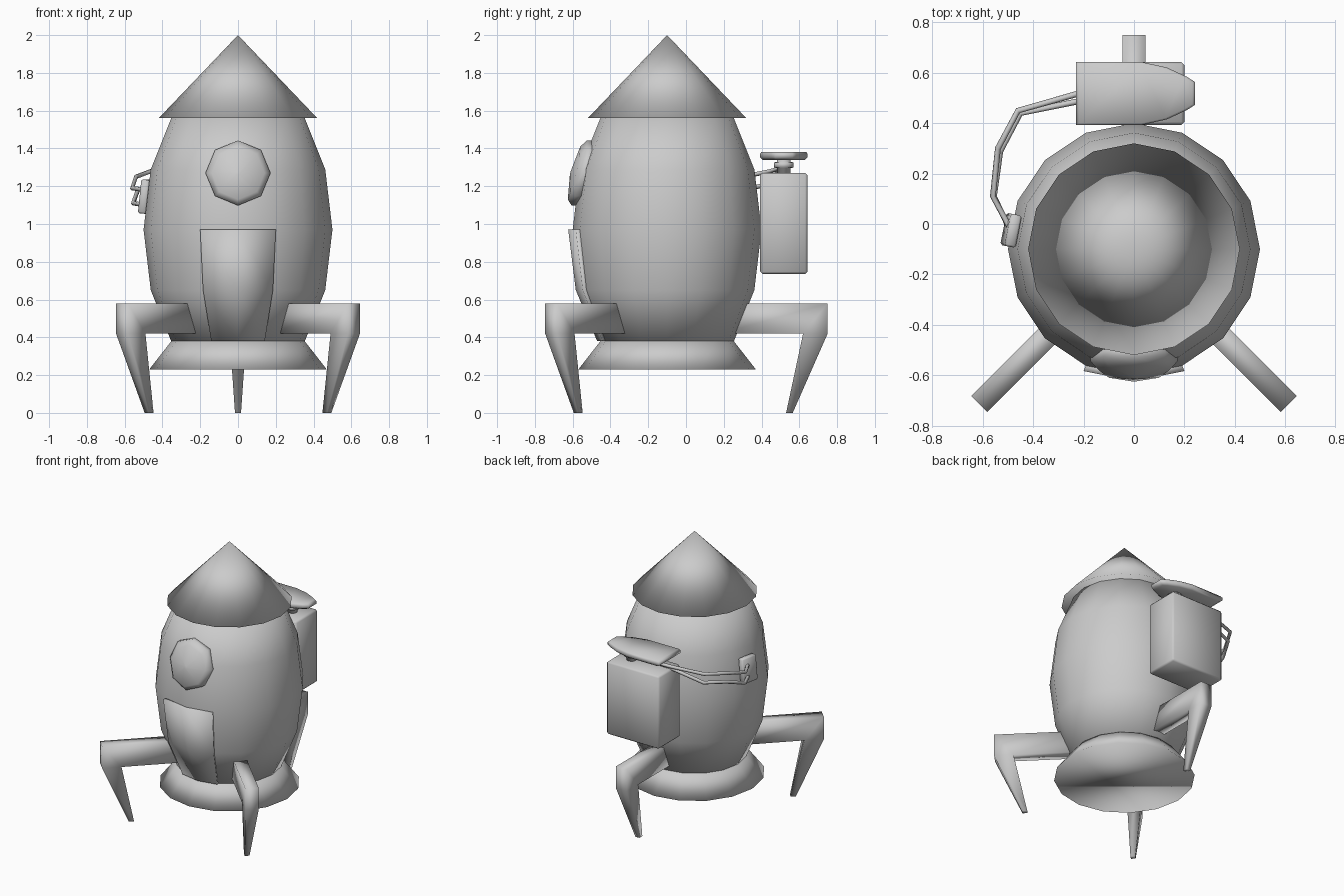
import bpy, bmesh, math
from math import sin, cos, pi, radians
from mathutils import Vector, Matrix

cube = bpy.data.objects.get("Cube")
if cube:
    bpy.data.objects.remove(cube, do_unlink=True)

# Single material
grey = bpy.data.materials.new("plain_grey")
grey.use_nodes = True
colour = (0.6, 0.6, 0.6, 1)
grey.diffuse_color = colour
grey.node_tree.nodes["Principled BSDF"].inputs["Base Color"].default_value = colour

AXIS_Y = -0.1            # the hull stands a little forward of the origin
HULL_R, HULL_H, HULL_Z = 0.5, 0.835, 0.97
SIDES = 16


def finish(name, bm, matrix=None):
    bmesh.ops.remove_doubles(bm, verts=bm.verts, dist=0.0005)
    bmesh.ops.recalc_face_normals(bm, faces=bm.faces)
    if matrix:
        bm.transform(matrix)
    for f in bm.faces:
        f.smooth = True
    me = bpy.data.meshes.new(name)
    bm.to_mesh(me)
    bm.free()
    me.materials.append(grey)
    ob = bpy.data.objects.new(name, me)
    bpy.context.collection.objects.link(ob)
    return ob


def loft(name, rings, matrix=None):
    """Skin a row of equal-length rings and cap both ends."""
    bm = bmesh.new()
    rows = [[bm.verts.new(p) for p in ring] for ring in rings]
    for a, b in zip(rows, rows[1:]):
        for i in range(len(a)):
            j = (i + 1) % len(a)
            bm.faces.new((a[i], a[j], b[j], b[i]))
    bm.faces.new(rows[0])
    bm.faces.new(rows[-1])
    return finish(name, bm, matrix)


def circle(r, z, n=SIDES, x=0, y=AXIS_Y):
    return [(x + r * cos(2 * pi * i / n), y + r * sin(2 * pi * i / n), z) for i in range(n)]


def hull_point(lat, lon, scale=1.0):
    r = HULL_R * cos(lat) * scale
    return (r * sin(lon), AXIS_Y - r * cos(lon), HULL_Z + HULL_H * sin(lat))


def hull_front(x, z):
    r = HULL_R * math.sqrt(1 - ((z - HULL_Z) / HULL_H) ** 2)
    return AXIS_Y - math.sqrt(r * r - x * x)


def box(name, size, loc, bevel, rot=None):
    bm = bmesh.new()
    bmesh.ops.create_cube(bm, size=1)
    bm.transform(Matrix.Diagonal((*size, 1)))
    bmesh.ops.bevel(bm, geom=bm.edges[:], offset=bevel, segments=1, affect='EDGES')
    return finish(name, bm, Matrix.Translation(loc) @ (rot or Matrix()))


# Hull, nose cone and flared skirt
step = radians(22.5)
loft("hull", [circle(HULL_R * cos(k * step), HULL_Z + HULL_H * sin(k * step))
              for k in range(-2, 3)])
loft("skirt", [circle(0.47, 0.23), circle(0.353, 0.38)])
bm = bmesh.new()
bmesh.ops.create_cone(bm, cap_ends=True, segments=SIDES, radius1=0.42, radius2=0, depth=0.44)
finish("nose_cone", bm, Matrix.Translation((0, AXIS_Y, 1.78)))

# Door: a curved hull panel, thickened outwards
door_rings = []
for lat in (0, -step, -2 * step):
    outer = [hull_point(lat, k * step, 1.047) for k in (-1, 0, 1)]
    inner = [hull_point(lat, k * step, 0.98) for k in (1, 0, -1)]
    door_rings.append(outer + inner)
loft("door", door_rings)


# Round window wrapped onto the hull
def window_ring(r, lift):
    pts = []
    for i in range(8):
        x, z = r * sin(i * pi / 4), 1.27 + r * cos(i * pi / 4)
        pts.append((x, hull_front(x, z) - lift, z))
    return pts


loft("window", [window_ring(0.172, -0.03), window_ring(0.172, 0.012),
                window_ring(0.14, 0.035), window_ring(0.01, 0.046)])

# Three legs: level beam, square knee, tapering shin
leg_path = [((0.28, 0.58), (0.28, 0.42), 0.045), ((0.85, 0.58), (0.72, 0.42), 0.045),
            ((0.85, 0.42), (0.72, 0.42), 0.045), ((0.665, 0.0), (0.63, 0.0), 0.016)]
for name, angle, reach in (("back_leg", 90, 0), ("front_left_leg", -45, 0.018),
                           ("front_right_leg", -135, 0.018)):
    rings = [[(o[0], -w, o[1]), (o[0], w, o[1]), (i[0], w, i[1]), (i[0], -w, i[1])]
             for o, i, w in leg_path]
    place = (Matrix.Translation((0, AXIS_Y, 0)) @ Matrix.Rotation(radians(angle), 4, 'Z')
             @ Matrix.Translation((reach, 0, 0)))
    loft(name, rings, place)

# Tank on the back with a neck and a paddle-shaped lid
TANK_Y = 0.518
box("tank", (0.43, 0.25, 0.535), (-0.015, TANK_Y, 1.003), 0.012)
neck = [(0.035, 1.26), (0.035, 1.295), (0.052, 1.3), (0.052, 1.325), (0.035, 1.33), (0.035, 1.35)]
loft("neck", [circle(r, z, 12, 0.08, TANK_Y) for r, z in neck])

half = [(-0.23, 0.125), (0.03, 0.125), (0.13, 0.103), (0.21, 0.066), (0.243, 0.045)]
outline = half + [(x, -y) for x, y in reversed(half)]


def lid_ring(z, s):
    return [(x * s, TANK_Y + y * s, z) for x, y in outline]


loft("lid", [lid_ring(1.34, 0.9), lid_ring(1.352, 1), lid_ring(1.372, 1), lid_ring(1.382, 0.95)])

# Port on the hull side, with two hoses running to the tank
tilt = Matrix.Rotation(radians(-11), 4, 'Z') @ Matrix.Rotation(radians(6), 4, 'Y')
box("hose_port", (0.045, 0.13, 0.18), (-0.488, -0.025, 1.145), 0.008, tilt)


def hose(name, points):
    cu = bpy.data.curves.new(name, 'CURVE')
    cu.dimensions = '3D'
    cu.bevel_depth = 0.012
    cu.bevel_resolution = 1
    cu.use_fill_caps = True
    sp = cu.splines.new('POLY')
    sp.points.add(len(points) - 1)
    for p, co in zip(sp.points, points):
        p.co = (*co, 1)
    cu.materials.append(grey)
    ob = bpy.data.objects.new(name, cu)
    bpy.context.collection.objects.link(ob)


hose("upper_hose", [(0.08, 0.54, 1.31), (-0.23, 0.515, 1.3), (-0.46, 0.45, 1.28),
                    (-0.54, 0.3, 1.25), (-0.56, 0.11, 1.19), (-0.49, -0.02, 1.18)])
hose("lower_hose", [(0.08, 0.5, 1.31), (-0.23, 0.485, 1.27), (-0.45, 0.44, 1.21),
                    (-0.53, 0.29, 1.18), (-0.555, 0.11, 1.11), (-0.49, -0.03, 1.1)])
